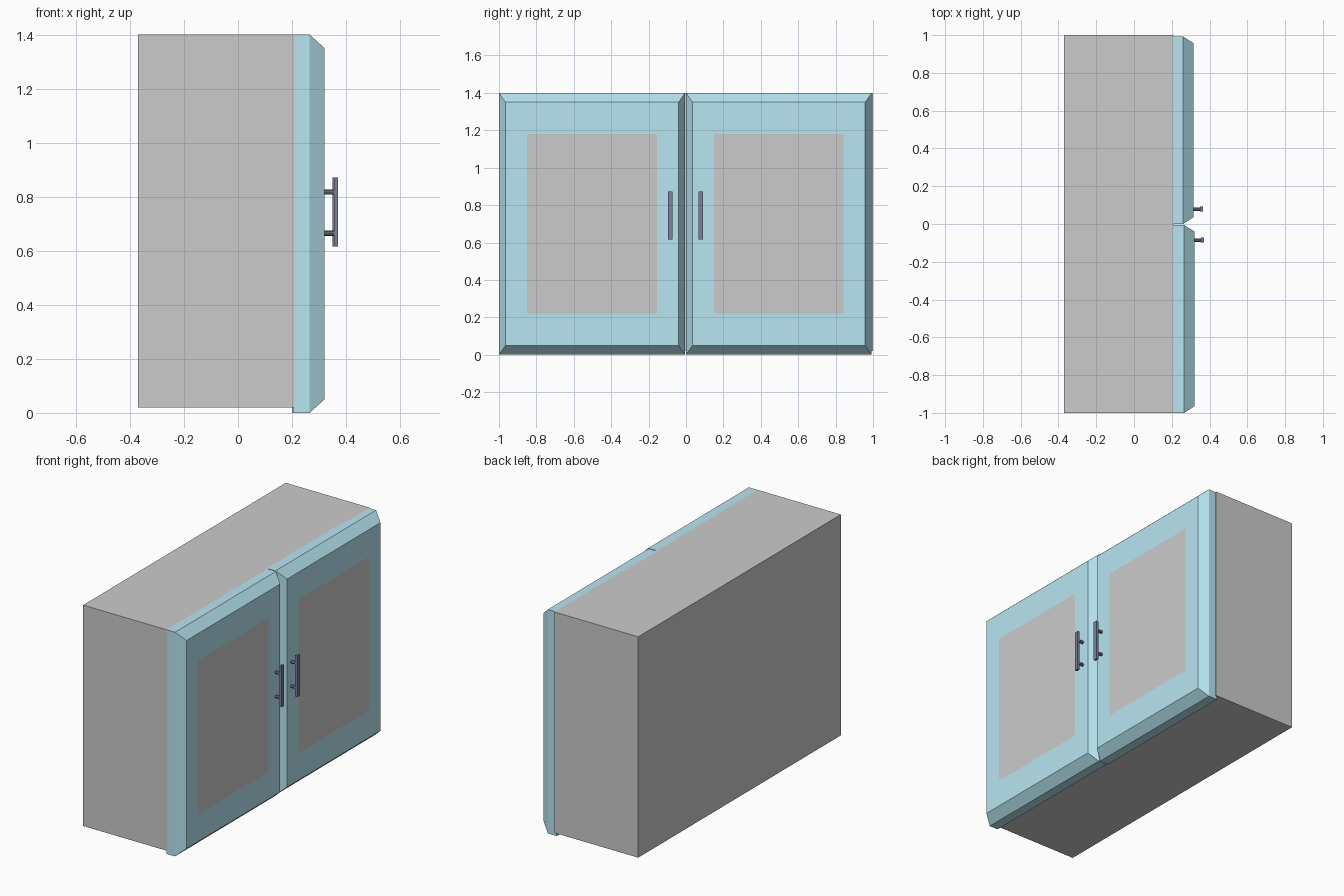
import bpy, bmesh, math

if "Cube" in bpy.data.objects:
    bpy.data.objects.remove(bpy.data.objects["Cube"])


def material(name, rgb):
    m = bpy.data.materials.new(name)
    m.diffuse_color = (*rgb, 1)
    m.use_nodes = True
    m.node_tree.nodes["Principled BSDF"].inputs["Base Color"].default_value = m.diffuse_color
    return m


BLUE = material("blue_paint", (0.48, 0.79, 0.89))
GREY = material("panel_grey", (0.8, 0.8, 0.8))
DARK = material("dark_metal", (0.20, 0.22, 0.32))


def finish(name, bm, mats=()):
    bmesh.ops.recalc_face_normals(bm, faces=bm.faces)
    me = bpy.data.meshes.new(name)
    bm.to_mesh(me)
    bm.free()
    for m in mats:
        me.materials.append(m)
    ob = bpy.data.objects.new(name, me)
    bpy.context.collection.objects.link(ob)
    return ob


def box(name, lo, hi, mats=()):
    bm = bmesh.new()
    bmesh.ops.create_cube(bm, size=1)
    for v in bm.verts:
        v.co = [(a + b) / 2 + c * (b - a) for a, b, c in zip(lo, hi, v.co)]
    return finish(name, bm, mats)


def door(name, y0, y1, x):
    """Bevelled slab made of nested rectangles, with a flush grey centre panel."""
    bm = bmesh.new()
    # depth, side inset, top and bottom inset
    rings = [(x, 0, 0), (x + .06, 0, 0), (x + .115, .035, .05), (x + .115, .15, .22)]
    loops = []
    for d, i, k in rings:
        a, b, lo, hi = y0 + i, y1 - i, k, 1.4 - k
        loops.append([bm.verts.new((d, y, z)) for y, z in ((a, lo), (b, lo), (b, hi), (a, hi))])
    bm.faces.new(loops[0])
    for p, q in zip(loops, loops[1:]):
        for j in range(4):
            n = (j + 1) % 4
            bm.faces.new((p[j], p[n], q[n], q[j]))
    bm.faces.new(loops[-1]).material_index = 1
    finish(name, bm, (BLUE, GREY))


def handle(side, y, x):
    # upright bar
    box(side + "_handle_bar", (x + .035, y - .0125, .615), (x + .05, y + .0125, .872), (DARK,))
    # two standoff posts
    for level, z in (("lower", .665), ("upper", .817)):
        bpy.ops.mesh.primitive_cylinder_add(vertices=8, radius=.0095, depth=.045,
                                            location=(x + .0185, y, z),
                                            rotation=(0, math.pi / 2, 0))
        ob = bpy.context.object
        ob.name = f"{side}_handle_{level}_post"
        ob.data.materials.append(DARK)


# cabinet carcass
box("cabinet_body", (-.37, -1, .02), (.21, 1, 1.4))

# doors and their handles
for side, y0, y1, x, hy in (("left", -1, -.005, .205, -.085), ("right", 0, .993, .199, .079)):
    door(side + "_door", y0, y1, x)
    handle(side, hy, x + .115)
